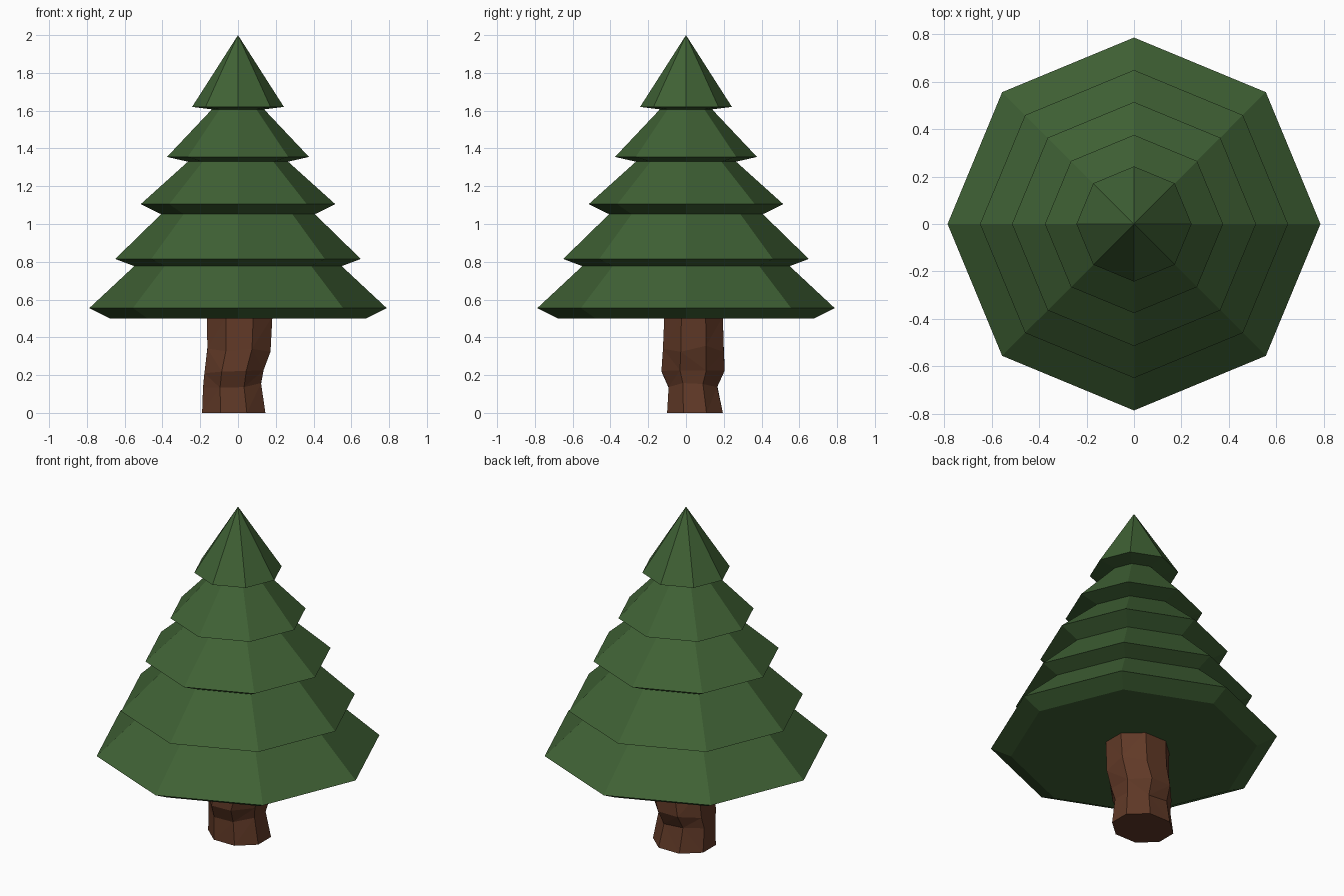
import bpy, bmesh, math, random

if "Cube" in bpy.data.objects:
    bpy.data.objects.remove(bpy.data.objects["Cube"])

random.seed(4)


def material(name, rgb):
    m = bpy.data.materials.new(name)
    m.diffuse_color = (*rgb, 1)
    m.use_nodes = True
    m.node_tree.nodes["Principled BSDF"].inputs["Base Color"].default_value = m.diffuse_color
    return m


def loft(name, rings, mat, triangulate=False, apex=None):
    """Skin a stack of equal-sized point rings, capping the bottom and the top (or ending in a tip)."""
    bm = bmesh.new()
    loops = [[bm.verts.new(p) for p in ring] for ring in rings]
    n = len(loops[0])
    for lo, hi in zip(loops, loops[1:]):
        for i in range(n):
            j = (i + 1) % n
            bm.faces.new((lo[i], lo[j], hi[j], hi[i]))
    bm.faces.new(loops[0][::-1])
    if apex:
        tip = bm.verts.new(apex)
        for i in range(n):
            bm.faces.new((loops[-1][i], loops[-1][(i + 1) % n], tip))
    else:
        bm.faces.new(loops[-1])
    if triangulate:
        bmesh.ops.triangulate(bm, faces=[f for f in bm.faces if len(f.verts) == 4],
                              quad_method='SHORT_EDGE')
    bmesh.ops.recalc_face_normals(bm, faces=bm.faces)
    me = bpy.data.meshes.new(name)
    bm.to_mesh(me)
    bm.free()
    me.materials.append(mat)
    ob = bpy.data.objects.new(name, me)
    bpy.context.collection.objects.link(ob)
    return ob


green = material("pine green", (0.05, 0.12, 0.035))
brown = material("bark brown", (0.118, 0.041, 0.02))

# Foliage: eight-sided stepped cone, (radius, height) up the profile
profile = [(0.677, 0.50), (0.787, 0.555), (0.549, 0.777), (0.65, 0.815),
           (0.407, 1.052), (0.515, 1.105), (0.265, 1.33), (0.376, 1.355),
           (0.138, 1.607), (0.243, 1.62)]
rings = [[(r * math.cos(k * math.pi / 4), r * math.sin(k * math.pi / 4), z) for k in range(8)]
         for r, z in profile]
loft("foliage", rings, green, apex=(0, 0, 2.0))

# Trunk: rough faceted column, (height, x min, x max, y min, y max, height jitter)
sections = [(0.0, -0.19, 0.145, -0.10, 0.195, 0),
            (0.145, -0.185, 0.122, -0.092, 0.165, 0.015),
            (0.215, -0.178, 0.135, -0.13, 0.205, 0.015),
            (0.34, -0.162, 0.172, -0.122, 0.20, 0.02),
            (0.51, -0.165, 0.182, -0.115, 0.195, 0)]
rings = []
for z, x0, x1, y0, y1, jit in sections:
    ring = []
    for k in range(8):
        a = (k + 0.5) * math.pi / 4
        c, s = math.cos(a) / math.cos(math.pi / 8), math.sin(a) / math.cos(math.pi / 8)
        ring.append(((x0 + x1) / 2 + c * (x1 - x0) / 2,
                     (y0 + y1) / 2 + s * (y1 - y0) / 2,
                     z + random.uniform(-jit, jit)))
    rings.append(ring)
loft("trunk", rings, brown, triangulate=True)
